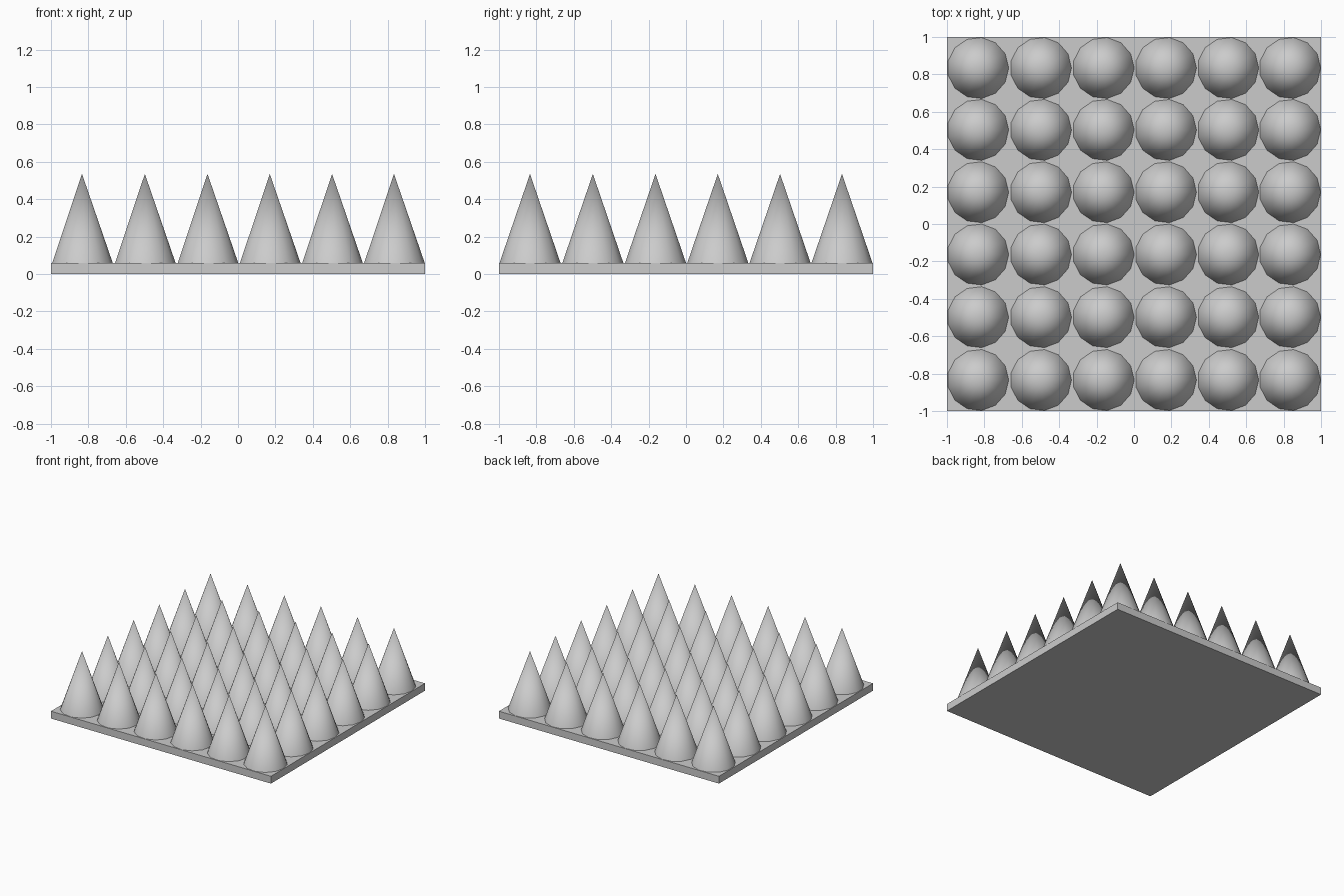
import bpy, math

if "Cube" in bpy.data.objects:
    bpy.data.objects.remove(bpy.data.objects["Cube"])

# Thin square base slab
BASE_T, TIP = 0.06, 0.535
bpy.ops.mesh.primitive_cube_add(size=1, location=(0, 0, BASE_T / 2))
base = bpy.context.object
base.name = "base_plate"
base.scale = (2, 2, BASE_T)
bpy.ops.object.transform_apply(location=False, rotation=False, scale=True)

# One low-poly spike, smooth on its flank and sharp at its rim
bpy.ops.mesh.primitive_cone_add(vertices=13, radius1=0.164, radius2=0,
                                depth=TIP - BASE_T,
                                rotation=(0, 0, -math.pi / 2))
spike = bpy.context.object
bpy.ops.object.transform_apply(location=False, rotation=True, scale=False)
bpy.ops.object.shade_smooth_by_angle(angle=math.radians(40))

# 6 x 6 grid of spikes sharing the same mesh
centres = (-0.834, -0.498, -0.163, 0.170, 0.503, 0.834)
for r, y in enumerate(centres):
    for c, x in enumerate(centres):
        ob = spike
        if r or c:
            ob = spike.copy()
            bpy.context.collection.objects.link(ob)
        ob.name = f"spike_{r + 1}_{c + 1}"
        ob.location = (x, y, (BASE_T + TIP) / 2)
